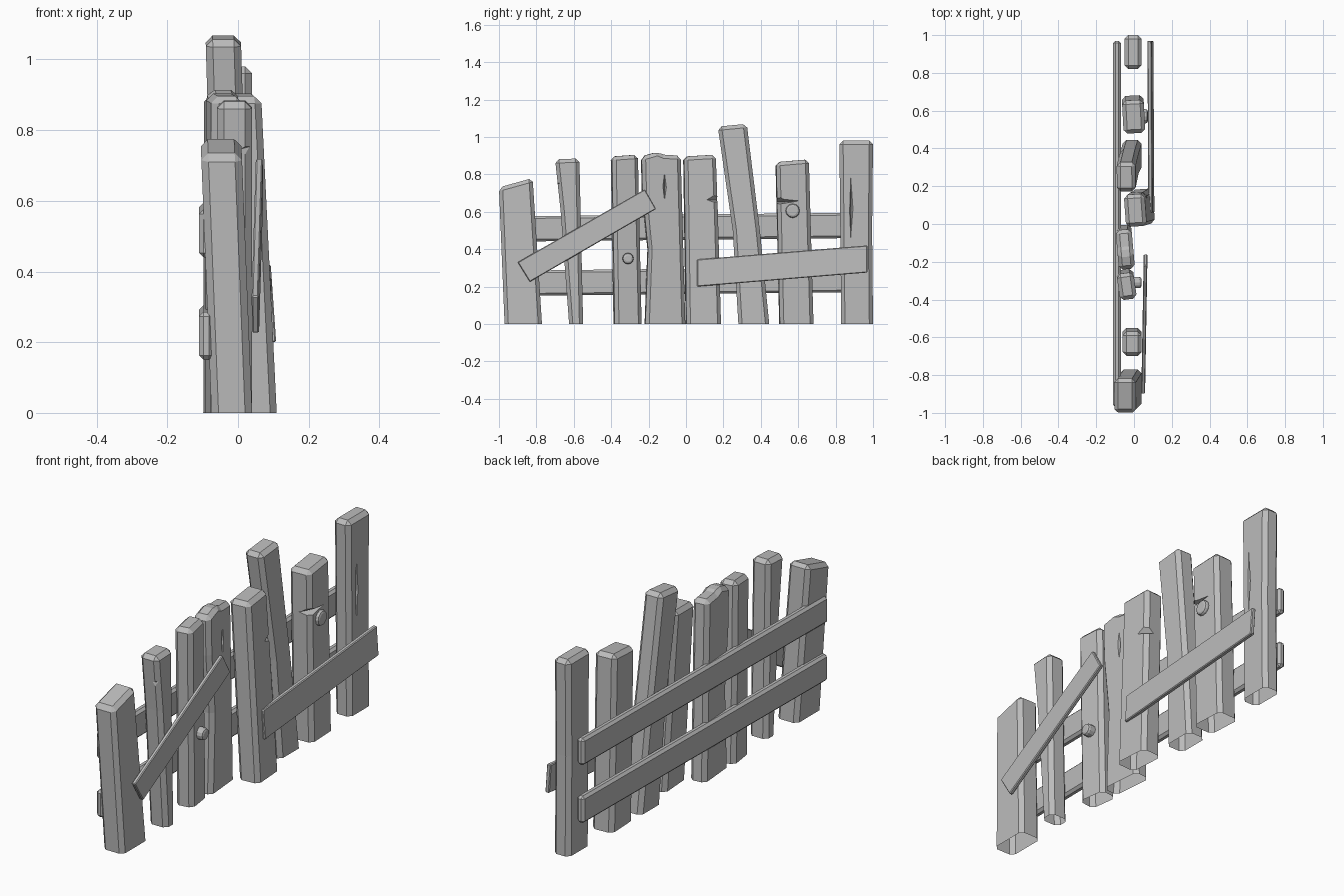
import bpy, bmesh, math
from mathutils import Matrix, Vector

if "Cube" in bpy.data.objects:
    bpy.data.objects.remove(bpy.data.objects["Cube"], do_unlink=True)

GREY = (0.5, 0.5, 0.5, 1)
wood = bpy.data.materials.new("weathered grey")
wood.diffuse_color = GREY
wood.use_nodes = True
wood.node_tree.nodes["Principled BSDF"].inputs["Base Color"].default_value = GREY


def finish(name, bm):
    bmesh.ops.recalc_face_normals(bm, faces=bm.faces[:])
    mesh = bpy.data.meshes.new(name)
    bm.to_mesh(mesh)
    bm.free()
    mesh.materials.append(wood)
    obj = bpy.data.objects.new(name, mesh)
    bpy.context.scene.collection.objects.link(obj)
    return obj


def slab(name, outline, x0, x1, lean=0, yaw=0, bevel=0.02):
    """Extrude a (y, z) outline along x, chamfer its sharp edges, lean and turn it."""
    bm = bmesh.new()
    face = bm.faces.new([bm.verts.new((x0, y, z)) for y, z in outline])
    new = bmesh.ops.extrude_face_region(bm, geom=[face])["geom"]
    bmesh.ops.translate(bm, vec=(x1 - x0, 0, 0),
                        verts=[v for v in new if isinstance(v, bmesh.types.BMVert)])
    bmesh.ops.recalc_face_normals(bm, faces=bm.faces[:])
    sharp = [e for e in bm.edges if e.calc_face_angle(0) > 0.6
             and max(v.co.z for v in e.verts) > 0.001]
    bmesh.ops.bevel(bm, geom=sharp, offset=bevel, segments=1, affect='EDGES',
                    clamp_overlap=True)
    ys = [p[0] for p in outline]
    mid = Vector(((x0 + x1) / 2, (min(ys) + max(ys)) / 2, 0))
    for v in bm.verts:
        v.co.x += lean * v.co.z
    turn = Matrix.Rotation(math.radians(yaw), 4, 'Z')
    bmesh.ops.transform(bm, verts=bm.verts[:],
                        matrix=Matrix.Translation(mid) @ turn @ Matrix.Translation(-mid))
    return finish(name, bm)


def carve(obj, outline, x, apex):
    """Cut a pyramid-shaped chip or crack into the front of a plank."""
    bm = bmesh.new()
    base = [bm.verts.new((x, y, z)) for y, z in outline]
    tip = bm.verts.new(apex)
    bm.faces.new(base)
    for a, b in zip(base, base[1:] + base[:1]):
        bm.faces.new((a, b, tip))
    cutter = finish("chip_cutter", bm)
    cutter.hide_render = True
    mod = obj.modifiers.new("chip", 'BOOLEAN')
    mod.operation = 'DIFFERENCE'
    mod.solver = 'EXACT'
    mod.object = cutter
    bpy.context.view_layer.update()
    graph = bpy.context.evaluated_depsgraph_get()
    mesh = bpy.data.meshes.new_from_object(obj.evaluated_get(graph))
    obj.modifiers.clear()
    obj.data = mesh
    bpy.data.objects.remove(cutter, do_unlink=True)


def open_bottom(obj):
    bm = bmesh.new()
    bm.from_mesh(obj.data)
    under = [f for f in bm.faces if all(abs(v.co.z) < 0.002 for v in f.verts)]
    bmesh.ops.delete(bm, geom=under, context='FACES')
    bm.to_mesh(obj.data)
    bm.free()


def bolt(name, x, y, z, r):
    bm = bmesh.new()
    bmesh.ops.create_cone(bm, cap_ends=True, segments=12, radius1=r, radius2=r, depth=0.04)
    rim = [e for e in bm.edges if all(v.co.z > 0 for v in e.verts)]
    bmesh.ops.bevel(bm, geom=rim, offset=0.012, segments=2, profile=0.5, affect='EDGES')
    bmesh.ops.transform(bm, verts=bm.verts[:], matrix=Matrix.Translation((x, y, z))
                        @ Matrix.Rotation(math.pi / 2, 4, 'Y'))
    return finish(name, bm)


# Upright planks: (y, z) outline, back x, front x, lean, yaw
planks = [
    ([(-.97, 0), (-.77, 0), (-.82, .78), (-1, .73)], -.075, .04, -.04, 0),
    ([(-.625, 0), (-.55, 0), (-.57, .885), (-.70, .88), (-.67, .6)], -.06, .04, 0, 0),
    ([(-.385, 0), (-.24, 0), (-.26, .905), (-.40, .895)], -.085, .005, 0, 8),
    ([(-.22, 0), (-.005, 0), (-.03, .90), (-.12, .905), (-.155, .92), (-.24, .895),
      (-.235, .7), (-.205, .4)], -.09, -.005, 0, 5),
    ([(0, 0), (.185, 0), (.17, .6), (.16, .905), (-.01, .895)], -.005, .105, -.05, 4),
    ([(.28, 0), (.445, 0), (.395, .5), (.325, 1.07), (.17, 1.055), (.25, .5)],
     -.06, .04, -.03, 0),
    ([(.50, 0), (.68, 0), (.655, .88), (.48, .865)], -.06, .055, 0, 3),
    ([(.83, 0), (1, 0), (.995, .5), (1, .98), (.82, .98)], -.05, .04, 0, 0),
]
uprights = [slab(f"plank_{i + 1}", *p) for i, p in enumerate(planks)]

# Chips on the edges and long cracks in the faces
carve(uprights[1], [(-.76, .81), (-.66, .76), (-.675, .69), (-.76, .70)], .06, (-.02, -.70, .74))
carve(uprights[3], [(-.115, .84), (-.1, .73), (-.115, .63), (-.127, .74)], .01, (-.04, -.115, .73))
carve(uprights[4], [(.09, .665), (.24, .77), (.24, .61)], .09, (0, .19, .66))
carve(uprights[6], [(.44, .72), (.53, .67), (.64, .66), (.44, .63)], .07, (-.01, .47, .65))
carve(uprights[7], [(.88, .84), (.896, .62), (.88, .41), (.872, .6)], .05, (.01, .883, .61))
for upright in uprights:
    open_bottom(upright)

# Two rails along the back
for name, z in (("lower_rail", .15), ("upper_rail", .44)):
    slab(name, [(-.97, z), (.97, z + .02), (.97, z + .155), (-.97, z + .135)],
         -.11, -.07, bevel=.012)

# Thin boards nailed across the front
slab("steep_board", [(-.835, .225), (-.16, .615), (-.22, .72), (-.90, .33)],
     .045, .065, yaw=-1, bevel=.004)
slab("shallow_board", [(.06, .20), (.97, .275), (.97, .42), (.06, .345)],
     .1, .122, lean=-.07, bevel=.004)

# Round bolts
bolt("small_bolt", .02, -.31, .35, .03)
bolt("large_bolt", .053, .57, .605, .038)
